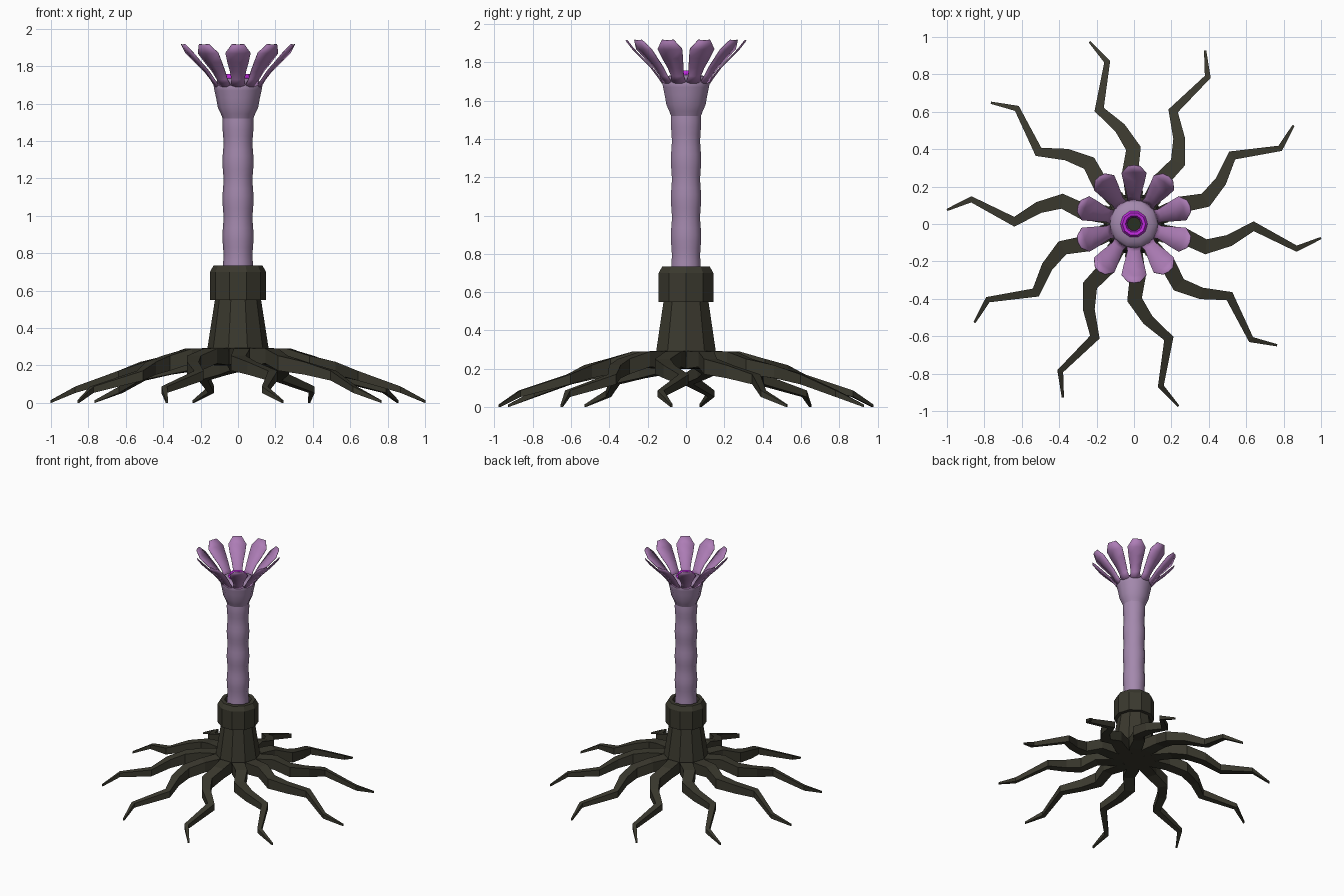
import bpy, bmesh, math
from mathutils import Vector, Matrix

cube = bpy.data.objects.get("Cube")
if cube:
    bpy.data.objects.remove(cube, do_unlink=True)

SIDES = 10
STEP = math.tau / SIDES


def material(name, rgb):
    m = bpy.data.materials.new(name)
    m.use_nodes = True
    m.diffuse_color = (*rgb, 1)
    bsdf = next(n for n in m.node_tree.nodes if n.type == 'BSDF_PRINCIPLED')
    bsdf.inputs["Base Color"].default_value = (*rgb, 1)
    return m


BARK = material("dark bark", (0.042, 0.040, 0.027))
STALK = material("pale mauve", (0.37, 0.25, 0.42))
PETAL = material("violet petal", (0.42, 0.205, 0.47))
MAGENTA = material("bright magenta", (0.52, 0.022, 0.72))
PLUM = material("deep magenta", (0.30, 0.012, 0.42))
HOLE = material("dark throat", (0.022, 0.030, 0.015))


def finish(name, bm, mats, smooth=None):
    bmesh.ops.recalc_face_normals(bm, faces=bm.faces[:])
    mesh = bpy.data.meshes.new(name)
    bm.to_mesh(mesh)
    bm.free()
    for m in mats:
        mesh.materials.append(m)
    obj = bpy.data.objects.new(name, mesh)
    bpy.context.collection.objects.link(obj)
    if smooth:
        bpy.ops.object.select_all(action='DESELECT')
        obj.select_set(True)
        bpy.context.view_layer.objects.active = obj
        bpy.ops.object.shade_smooth_by_angle(angle=math.radians(smooth))
    return obj


def skin(bm, rings):
    """Join successive closed rings with quads and cap both ends."""
    for a, b in zip(rings, rings[1:]):
        n = len(a)
        for i in range(n):
            j = (i + 1) % n
            bm.faces.new((a[i], a[j], b[j], b[i]))
    bm.faces.new(rings[0][::-1])
    bm.faces.new(rings[-1])


def lathe(name, profile, mats, smooth=None, rule=None):
    """Revolve (radius, height) pairs; rule(face centre) picks the material."""
    bm = bmesh.new()
    rings = [[bm.verts.new((r * math.cos(k * STEP), r * math.sin(k * STEP), z))
              for k in range(SIDES)] for r, z in profile]
    skin(bm, rings)
    if rule:
        for f in bm.faces:
            f.material_index = rule(f.calc_center_median())
    return finish(name, bm, mats, smooth)


# Trunk and collar
lathe("trunk", [(0.09, 0.20), (0.14, 0.235), (0.163, 0.295), (0.122, 0.56)], [BARK])
lathe("collar", [(0.11, 0.55), (0.15, 0.55), (0.15, 0.70), (0.13, 0.735),
                 (0.10, 0.735), (0.09, 0.70)], [BARK])

# Roots: one crooked tapering path, x, y, z, width, height
PATH = [(0.08, -0.026, 0.245, 0.08, 0.09),
        (0.16, -0.052, 0.247, 0.095, 0.09),
        (0.272, -0.067, 0.250, 0.085, 0.08),
        (0.385, -0.122, 0.212, 0.075, 0.08),
        (0.51, -0.088, 0.185, 0.062, 0.068),
        (0.64, -0.012, 0.145, 0.046, 0.052),
        (0.87, -0.132, 0.070, 0.030, 0.034),
        (1.0, -0.075, 0.007, 0.012, 0.014)]
for k in range(SIDES):
    bm = bmesh.new()
    rings = []
    for i, (x, y, z, w, h) in enumerate(PATH):
        p = Vector((x, y))
        before = p - Vector(PATH[i - 1][:2]) if i else None
        after = Vector(PATH[i + 1][:2]) - p if i + 1 < len(PATH) else None
        d1 = (before or after).normalized()
        d2 = (after or before).normalized()
        d = (d1 + d2).normalized()
        # widen at bends so the band keeps its width
        side = Vector((-d.y, d.x)) * (w / 2 / max(d.dot(d1), 0.6))
        rings.append([bm.verts.new((x + s * side.x, y + s * side.y, z + t * h / 2))
                      for s, t in ((-1, -1), (1, -1), (1, 1), (-1, 1))])
    skin(bm, rings)
    bm.transform(Matrix.Rotation(k * STEP, 4, 'Z'))
    finish(f"root_{k + 1}", bm, [BARK])

# Stalk with gentle swellings
waves = []
for i in range(25):
    z = 0.69 + 0.84 * i / 24
    waves.append((0.0805 + 0.003 * math.cos(math.tau * (z - 0.89) / 0.2), z))
lathe("stalk", waves, [STALK], 50)

# Flower cup with a domed top
lathe("flower_cup", [(0.078, 1.51), (0.092, 1.545), (0.108, 1.58), (0.117, 1.63),
                     (0.126, 1.67), (0.131, 1.70), (0.122, 1.712), (0.10, 1.728),
                     (0.06, 1.738)], [STALK], 50)

# Glowing mouth ring around a dark throat
def mouth_colour(c):
    r = math.hypot(c.x, c.y)
    return 2 if r < 0.01 else (1 if 0.035 < r < 0.045 else 0)


lathe("mouth_ring", [(0.073, 1.72), (0.073, 1.742), (0.062, 1.758),
                     (0.046, 1.755), (0.037, 1.744)],
      [MAGENTA, PLUM, HOLE], None, mouth_colour)

# Petals: radius, height, half width along the length
OUTLINE = [(0.124, 1.69, 0.040), (0.150, 1.728, 0.035), (0.182, 1.77, 0.043),
           (0.232, 1.82, 0.057), (0.278, 1.868, 0.067), (0.315, 1.915, 0.033)]
for k in range(SIDES):
    bm = bmesh.new()
    rows = []
    for r, z, w in OUTLINE:
        # edges curl slightly inward and up
        rows.append([bm.verts.new((r - c, s * w, z + c * 0.4))
                     for s, c in ((-1, 0.006), (0, 0), (1, 0.006))])
    for a, b in zip(rows, rows[1:]):
        for i in range(2):
            bm.faces.new((a[i], a[i + 1], b[i + 1], b[i]))
    bm.transform(Matrix.Rotation(math.pi / 2 + k * STEP, 4, 'Z'))
    petal = finish(f"petal_{k + 1}", bm, [PETAL], 40)
    thick = petal.modifiers.new("thickness", 'SOLIDIFY')
    thick.thickness = 0.004
    thick.offset = 0
